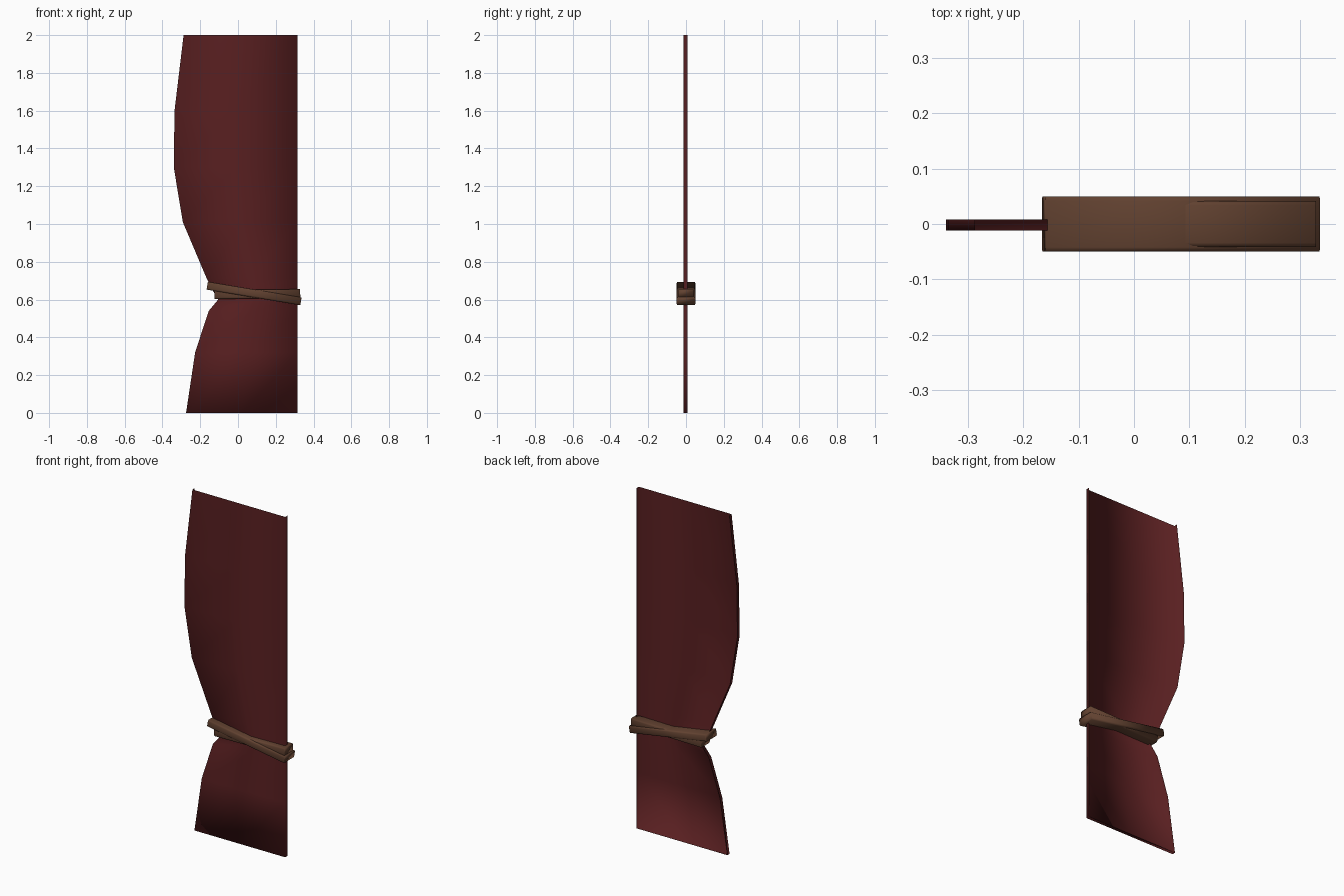
import bpy, bmesh

if "Cube" in bpy.data.objects:
    bpy.data.objects.remove(bpy.data.objects["Cube"])


def material(name, rgb):
    m = bpy.data.materials.new(name)
    m.diffuse_color = (*rgb, 1)
    m.use_nodes = True
    m.node_tree.nodes["Principled BSDF"].inputs["Base Color"].default_value = m.diffuse_color
    return m


red = material("dark red cloth", (0.100, 0.014, 0.015))
brown = material("brown cord", (0.122, 0.054, 0.030))


def finish(bm, name, mat):
    for f in bm.faces:
        f.smooth = True
    me = bpy.data.meshes.new(name)
    bm.to_mesh(me)
    bm.free()
    me.materials.append(mat)
    ob = bpy.data.objects.new(name, me)
    bpy.context.collection.objects.link(ob)
    return ob


# Curtain: front sheet with a turned-back rim, open at the back and top
left_edge = [(-0.275, 0), (-0.227, 0.32), (-0.155, 0.54), (-0.105, 0.60),
             (-0.138, 0.655), (-0.165, 0.71), (-0.292, 1.01), (-0.34, 1.3),
             (-0.336, 1.6), (-0.288, 2.0)]
RIGHT, FRONT, BACK = 0.315, -0.012, 0.008
bm = bmesh.new()
rows = []
for x, z in left_edge:
    mid = (x + RIGHT) / 2
    row = [(x, BACK), (x, FRONT), (mid, FRONT), (RIGHT, FRONT), (RIGHT, BACK)]
    rows.append([bm.verts.new((px, py, z)) for px, py in row])
for a, b in zip(rows, rows[1:]):
    for i in range(4):
        bm.faces.new((a[i], a[i + 1], b[i + 1], b[i]))
# Bottom hem
r = rows[0]
m = bm.verts.new((r[2].co.x, BACK, 0))
bm.faces.new((r[0], m, r[2], r[1]))
bm.faces.new((m, r[4], r[3], r[2]))
finish(bm, "curtain", red)


# Tie bands: two crossing bars with rounded long edges
def band(name, size, loc, tilt):
    bm = bmesh.new()
    bmesh.ops.create_cube(bm, size=1)
    bmesh.ops.scale(bm, vec=size, verts=bm.verts)
    long_edges = [e for e in bm.edges
                  if abs(e.verts[0].co.x - e.verts[1].co.x) > 0.1]
    bmesh.ops.bevel(bm, geom=long_edges, offset=0.008, segments=2,
                    profile=0.5, affect='EDGES')
    bmesh.ops.recalc_face_normals(bm, faces=bm.faces)
    ob = finish(bm, name, brown)
    ob.location = loc
    ob.rotation_euler.y = tilt


band("upper_tie_band", (0.503, 0.10, 0.042), (0.085, 0, 0.632), 0.165)
band("lower_tie_band", (0.455, 0.084, 0.046), (0.102, 0, 0.629), -0.015)
